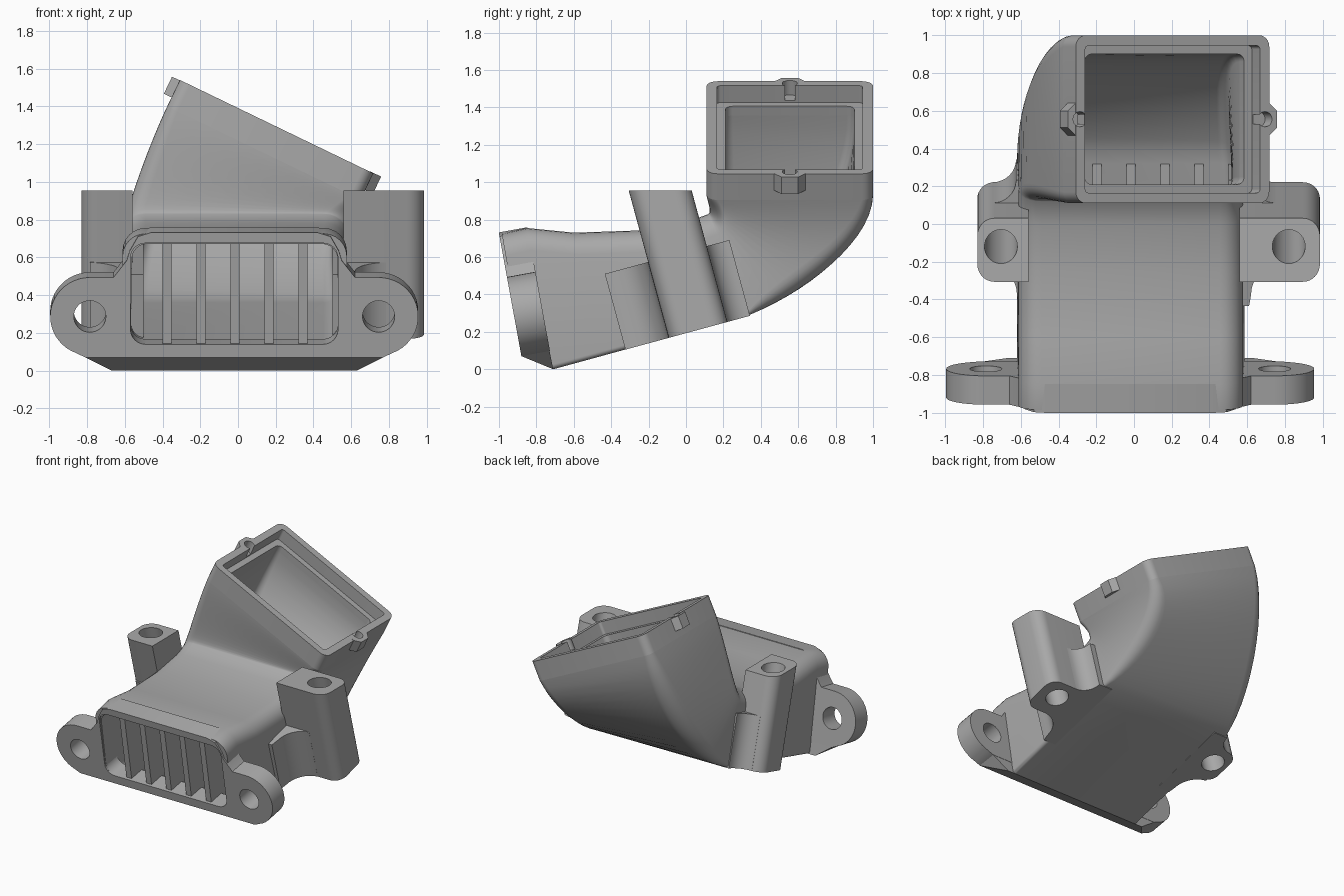
import bpy, bmesh, math
from mathutils import Vector

if "Cube" in bpy.data.objects:
    bpy.data.objects.remove(bpy.data.objects["Cube"])

grey = bpy.data.materials.new("plain_grey")
grey.use_nodes = True
colour = (0.4, 0.4, 0.4, 1)
grey.diffuse_color = colour
grey.node_tree.nodes["Principled BSDF"].inputs["Base Color"].default_value = colour


def finish(name, bm):
    bmesh.ops.recalc_face_normals(bm, faces=bm.faces)
    mesh = bpy.data.meshes.new(name)
    bm.to_mesh(mesh)
    bm.free()
    mesh.materials.append(grey)
    ob = bpy.data.objects.new(name, mesh)
    bpy.context.collection.objects.link(ob)
    return ob


def smooth(ob):
    bpy.ops.object.select_all(action='DESELECT')
    ob.select_set(True)
    bpy.context.view_layer.objects.active = ob
    bpy.ops.object.shade_smooth_by_angle(angle=math.radians(32))


def arc(cx, cy, r, a0, a1, n):
    steps = [math.radians(a0 + (a1 - a0) * i / n) for i in range(n + 1)]
    return [(cx + r * math.cos(a), cy + r * math.sin(a)) for a in steps]


def circle(cx, cy, r):
    return arc(cx, cy, r, 0, 350, 35)


def rounded(x0, y0, x1, y1, rb, rt):
    return (arc(x0 + rb, y0 + rb, rb, 180, 270, 6) + arc(x1 - rb, y0 + rb, rb, 270, 360, 6)
            + arc(x1 - rt, y1 - rt, rt, 0, 90, 6) + arc(x0 + rt, y1 - rt, rt, 90, 180, 6))


def prism(name, outline, place, low, high):
    """Extrude a flat outline through a placing function; high may depend on the point."""
    bm = bmesh.new()
    top = high if callable(high) else lambda a, b: high
    lower = [bm.verts.new(place(a, b, low)) for a, b in outline]
    upper = [bm.verts.new(place(a, b, top(a, b))) for a, b in outline]
    bm.faces.new(lower)
    bm.faces.new(upper)
    for i in range(len(outline)):
        j = (i + 1) % len(outline)
        bm.faces.new((lower[i], lower[j], upper[j], upper[i]))
    return finish(name, bm)


def cut(targets, cutters):
    for ob in targets:
        bpy.context.view_layer.objects.active = ob
        for c in cutters:
            mod = ob.modifiers.new("cut", 'BOOLEAN')
            mod.operation, mod.solver, mod.object = 'DIFFERENCE', 'EXACT', c
            bpy.ops.object.modifier_apply(modifier=mod.name)
    for c in cutters:
        bpy.data.objects.remove(c)


def section(corners, rb, rt, inset=(0, 0, 0)):
    """Rounded loop inside four corners; inset is sides, bottom, top."""
    bl, br, tr, tl = corners
    w = ((br - bl).length + (tr - tl).length) / 2
    h = ((tl - bl).length + (tr - br).length) / 2
    side, bottom, top = inset
    loop = []
    for a, b in rounded(side, bottom, w - side, h - top, rb, rt):
        u, v = a / w, b / h
        loop.append(bl.lerp(br, u).lerp(tl.lerp(tr, u), v))
    return loop


def loft_ring(name, loops):
    """Bridge loops in order and join the last back to the first."""
    bm = bmesh.new()
    rows = [[bm.verts.new(p) for p in loop] for loop in loops]
    n = len(rows[0])
    for k, row in enumerate(rows):
        nxt = rows[(k + 1) % len(rows)]
        for i in range(n):
            j = (i + 1) % n
            bm.faces.new((row[i], row[j], nxt[j], nxt[i]))
    return finish(name, bm)


# Placing frames: sloped base, tilted front plate, plain side profile, tilted outlet
def on_base(s, x, n):
    return Vector((x, -.71 + .965 * s - .262 * n, .262 * s + .965 * n))


def on_plate(x, h, d):
    return Vector((x, -.88 - .18 * h + .984 * d, .07 + .984 * h + .18 * d))


def on_side(y, z, x):
    return Vector((x, y, z))


OUT = Vector((.43, 0, .9)).normalized()
ALONG = Vector((.9, 0, -.43)).normalized()
MID = Vector((.1375, .555, 1.1525))


def on_outlet(a, y, n):
    return MID + ALONG * a + Vector((0, y, 0)) + OUT * n


# Duct: straight body followed by a twisting elbow
outer, inner = [], []
body = [(-.87, .07, -.985, .725), (-.71, 0, -.85, .755), (-.45, .071, -.6, .73),
        (-.1, .167, -.25, .742), (.2, .249, 0, .785), (.35, .295, .12, .83)]
for i, (yb, zb, yt, zt) in enumerate(body):
    c = [Vector((-.62, yb, zb)), Vector((.585, yb, zb)),
         Vector((.575, yt, zt)), Vector((-.61, yt, zt))]
    outer.append(section(c, .025, .12))
    inner.append(section(c, .08, .08, (.05, .07, .055)))

start = c
end = [Vector(p) for p in ((-.375, 1, 1.4), (.65, 1, .905), (.65, .11, .905), (-.375, .11, 1.4))]
go = Vector((0, .92, .39))
handles = [(.4, .4), (.3, .3), (.02, .02), (.04, .2)]
STEPS = 14
for i in range(1, STEPS + 1):
    t = i / STEPS
    c = []
    for p, q, (h0, h1) in zip(start, end, handles):
        c.append(p * (1 - t) ** 3 + (p + go * h0) * 3 * t * (1 - t) ** 2
                 + (q - OUT * h1) * 3 * t * t * (1 - t) + q * t ** 3)
    outer.append(section(c, .03 + .3 * t * (1 - t) + .03 * t, .12 - .06 * t))
    k = .055 + .045 * t
    inner.append(section(c, .08 - .04 * t, .08 - .04 * t, (k, k, k)))
smooth(loft_ring("duct", outer + inner[::-1]))

# Outlet collar with a recessed seat and two notched lugs
rim = [(0, 0, .06), (.155, 0, .06), (.155, .055, .02), (.055, .055, .02), (.055, .1, .04), (0, .1, .04)]
collar = loft_ring("outlet_collar",
                   [section([p + OUT * up for p in end], r, r, (k, k, k)) for up, k, r in rim])
lugs, notches = [], []
for name, sign in (("left", 1), ("right", -1)):
    edge = .569 * sign
    shape = [(edge - .02 * sign, -.085), (edge, -.085), (edge + .045 * sign, -.045),
             (edge + .045 * sign, .045), (edge, .085), (edge - .02 * sign, .085)]
    lugs.append(prism(name + "_outlet_lug", shape, on_outlet, .055, .155))
    notches.append(prism("notch", circle(edge - .025 * sign, 0, .04), on_outlet, .07, .3))
cut([collar] + lugs, notches)
for ob in [collar] + lugs:
    smooth(ob)

# Front mounting plate with two ears and the inlet window
half = [(-.46, .672), (-.53, .65), (-.575, .57), (-.59, .52), (-.66, .43)]
half += arc(-.785, .22, .21, 90, 250, 20) + [(-.81, 0)]
outline = half + [(-.04 - x, h) for x, h in reversed(half)]
plate = prism("front_plate", outline, on_plate, 0, .155)
holes = [prism("hole", circle(x, .22, .085), on_plate, -.2, .4) for x in (-.785, .745)]
window = prism("window", rounded(-.57, .07, .53, .615, .08, .08), on_plate, -.2, .4)
cut([plate], holes + [window])
smooth(plate)

# Chamfered foot under the plate
bm = bmesh.new()
for x0, x1, y, z in ((-.81, .77, -.88, .07), (-.67, .63, -.71, 0), (-.81, .77, -.73, .1)):
    for x in (x0, x1):
        bm.verts.new((x, y, z))
bmesh.ops.convex_hull(bm, input=bm.verts)
smooth(finish("plate_foot", bm))

# Guide vanes inside the duct
profile = [(-.865, .12), (-.7, .04), (.33, .33), (.13, .79), (0, .75),
           (-.25, .7), (-.6, .69), (-.85, .71), (-.965, .69)]
for i in range(5):
    x = -.4 + .18 * i
    prism("vane_%d" % (i + 1), profile, on_side, x, x + .047)

# Screw posts with webs that blend into the body
for name, sign, reach, hole_x in (("left", 1, .985, .82), ("right", -1, .83, .705)):
    r = .09
    shape = [(.64, .56)] + arc(.64 + r, reach - r, r, 180, 90, 8)
    shape += arc(.965 - r, reach - r, r, 90, 0, 8) + [(.965, .56)]
    post = prism(name + "_screw_post", [(s, x * sign) for s, x in shape], on_base, 0,
                 lambda s, x: (.955 - .262 * s) / .965)
    web_shape = [(.4, .5), (.4, .61)] + arc(.46, .8, .18, 270, 355, 8)
    web_shape += arc(1.09, .75, .125, 180, 270, 8) + [(1.09, .5)]
    web = prism(name + "_post_web", [(s, x * sign) for s, x in web_shape], on_base, 0, .42)
    bore = prism("bore", circle(.82, hole_x * sign, .087), on_base, -.3, 1.2)
    cut([post, web], [bore])
    smooth(post)
    smooth(web)
